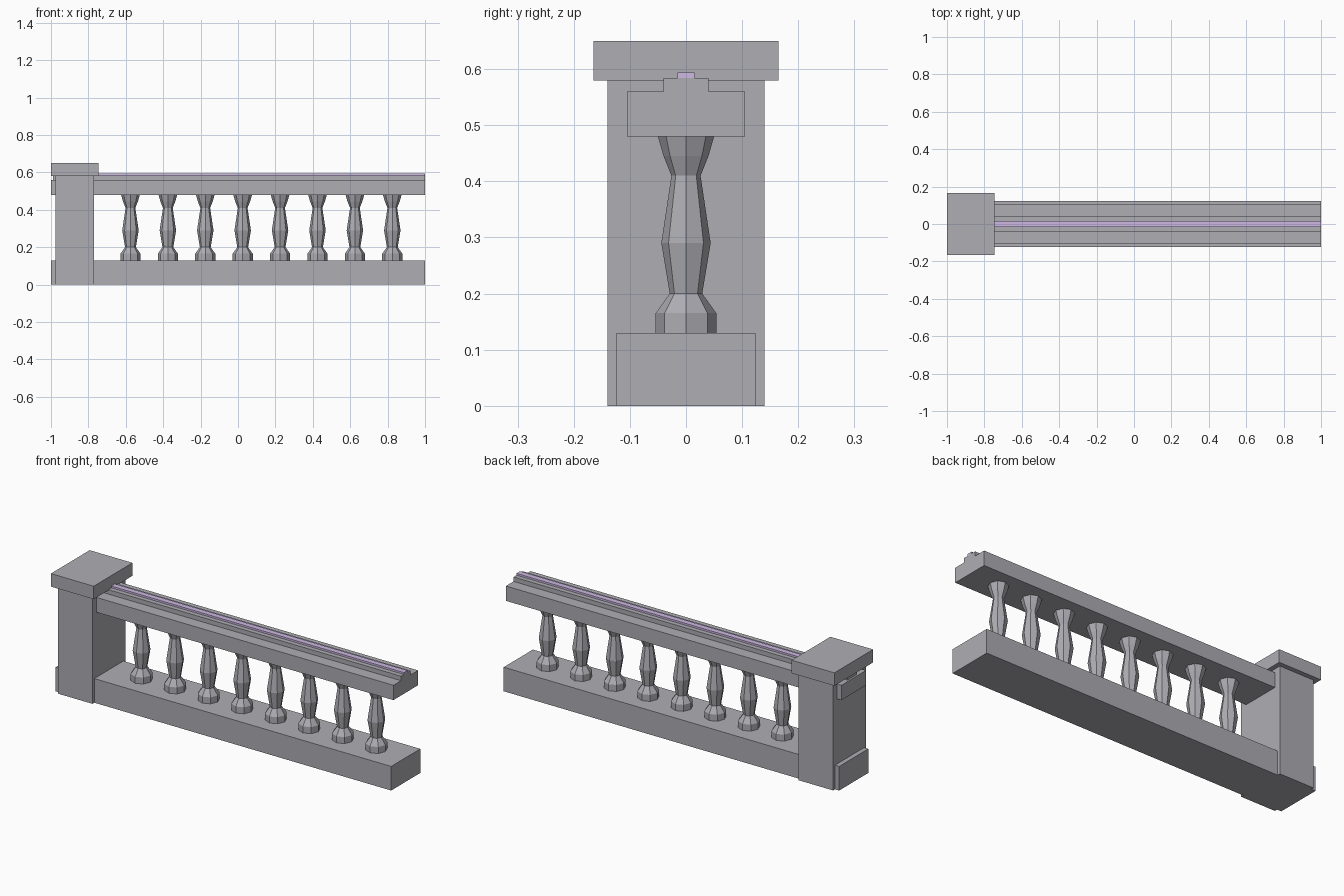
import bpy
import bmesh
from mathutils import Matrix, Vector

if "Cube" in bpy.data.objects:
    bpy.data.objects.remove(bpy.data.objects["Cube"], do_unlink=True)


def material(name, rgb):
    mat = bpy.data.materials.new(name)
    mat.use_nodes = True
    colour = (*rgb, 1)
    mat.diffuse_color = colour
    mat.node_tree.nodes["Principled BSDF"].inputs["Base Color"].default_value = colour
    return mat


stone = material("grey stone", (0.42, 0.42, 0.455))
lilac = material("lilac inlay", (0.61, 0.48, 0.76))


def add_object(name, bm, mat):
    mesh = bpy.data.meshes.new(name)
    bmesh.ops.recalc_face_normals(bm, faces=bm.faces)
    bm.to_mesh(mesh)
    bm.free()
    mesh.materials.append(mat)
    obj = bpy.data.objects.new(name, mesh)
    bpy.context.collection.objects.link(obj)
    return obj


def box(name, x0, x1, half_y, z0, z1, mat=stone):
    bm = bmesh.new()
    size = Matrix.Diagonal((x1 - x0, 2 * half_y, z1 - z0, 1))
    centre = Matrix.Translation(((x0 + x1) / 2, 0, (z0 + z1) / 2))
    bmesh.ops.create_cube(bm, size=1, matrix=centre @ size)
    return add_object(name, bm, mat)


def turned(name, profile, sides, mat=stone):
    """Stack faceted rings of (radius, height) into a closed post."""
    bm = bmesh.new()
    rings = []
    for radius, z in profile:
        ring = bmesh.ops.create_circle(bm, segments=sides, radius=radius,
                                       matrix=Matrix.Translation((0, 0, z)))["verts"]
        rings.append(ring)
    for low, high in zip(rings, rings[1:]):
        for i in range(sides):
            j = (i + 1) % sides
            bm.faces.new((low[i], low[j], high[j], high[i]))
    bm.faces.new(rings[0])
    bm.faces.new(rings[-1])
    return add_object(name, bm, mat)


# Plinth and handrail run the full length, through the pillar
box("plinth", -1, 1, 0.124, 0, 0.13)
box("handrail", -1, 1, 0.105, 0.48, 0.56)
box("handrail_ridge", -0.99, 1, 0.04, 0.56, 0.584)
box("ridge_inlay", -0.99, 1, 0.015, 0.584, 0.594, lilac)

# End pillar with overhanging cap
box("pillar", -0.975, -0.77, 0.14, 0, 0.58)
box("pillar_cap", -1, -0.745, 0.165, 0.58, 0.65)

# Row of identical octagonal balusters
profile = [(0.054, 0.13), (0.054, 0.165), (0.029, 0.2), (0.044, 0.29),
           (0.026, 0.41), (0.04, 0.445), (0.05, 0.48)]
first = turned("baluster_1", profile, 8)
for i in range(8):
    post = first
    if i:
        post = bpy.data.objects.new(f"baluster_{i + 1}", first.data)
        bpy.context.collection.objects.link(post)
    post.location = Vector((-0.575 + 0.2 * i, 0, 0))
